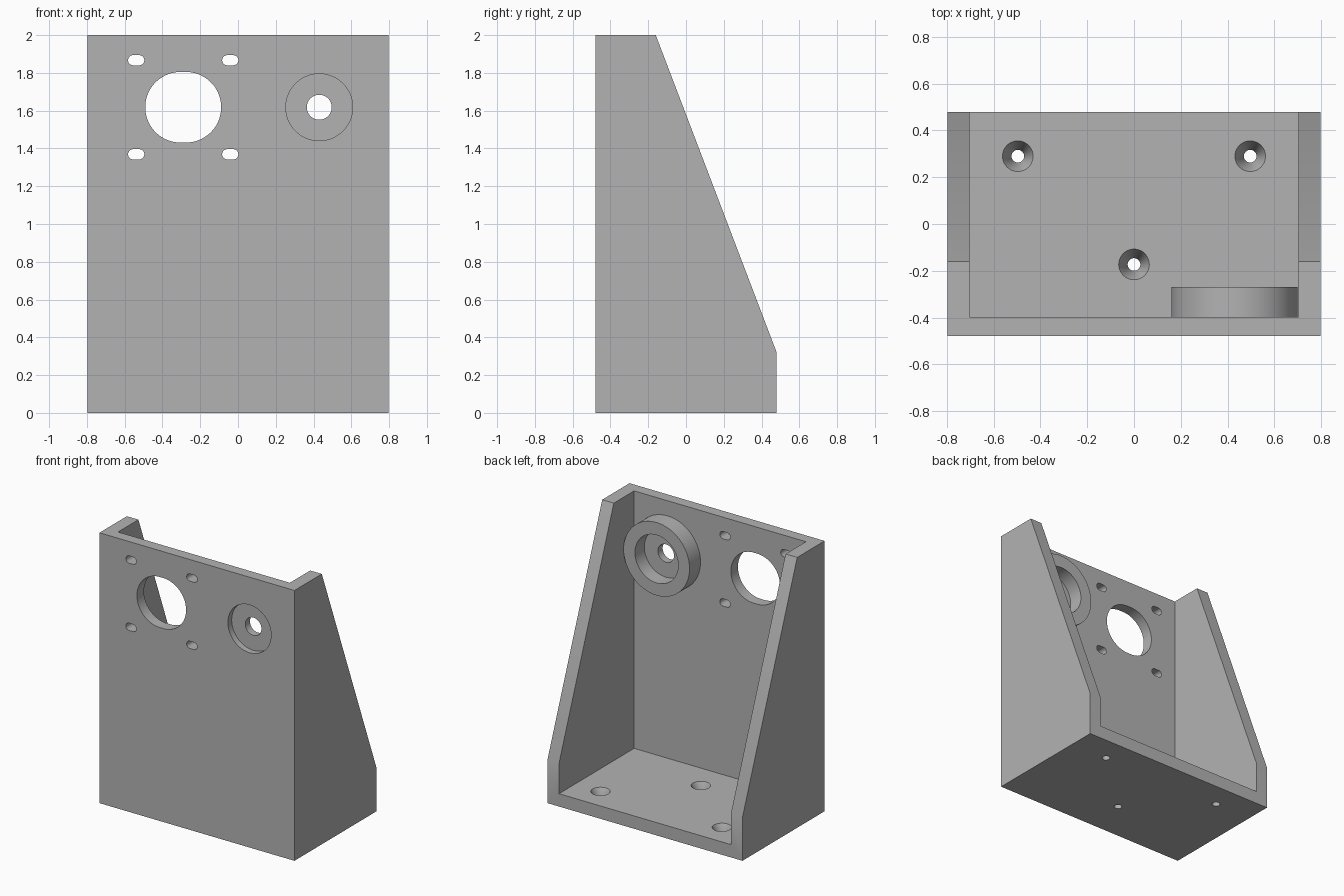
import bpy, bmesh, math
from mathutils import Matrix, Vector

cube = bpy.data.objects.get("Cube")
if cube:
    bpy.data.objects.remove(cube, do_unlink=True)

grey = bpy.data.materials.new("mid grey")
grey.use_nodes = True
colour = (0.45, 0.45, 0.45, 1)
grey.diffuse_color = colour
grey.node_tree.nodes["Principled BSDF"].inputs["Base Color"].default_value = colour


def finish(name, bm):
    bmesh.ops.recalc_face_normals(bm, faces=bm.faces)
    mesh = bpy.data.meshes.new(name)
    bm.to_mesh(mesh)
    bm.free()
    mesh.materials.append(grey)
    obj = bpy.data.objects.new(name, mesh)
    bpy.context.collection.objects.link(obj)
    return obj


def prism(name, points, direction):
    """Extrude a closed outline along a direction."""
    bm = bmesh.new()
    face = bm.faces.new([bm.verts.new(p) for p in points])
    new = bmesh.ops.extrude_face_region(bm, geom=[face])["geom"]
    verts = [v for v in new if isinstance(v, bmesh.types.BMVert)]
    bmesh.ops.translate(bm, verts=verts, vec=Vector(direction))
    return finish(name, bm)


def slot(name, x, z, r, y0, y1, shift=0.0, n=64):
    """Round or stretched outline in the front plane, running from y0 to y1."""
    pts = []
    for i in range(n):
        a = 2 * math.pi * (i + 0.5) / n
        side = math.copysign(shift, math.cos(a))
        pts.append((x + side + r * math.cos(a), y0, z + r * math.sin(a)))
    return prism(name, pts, (0, y1 - y0, 0))


def upright(name, x, y, z0, z1, r0, r1):
    bm = bmesh.new()
    bmesh.ops.create_cone(bm, cap_ends=True, segments=48, radius1=r0, radius2=r1,
                          depth=z1 - z0, matrix=Matrix.Translation((x, y, (z0 + z1) / 2)))
    return finish(name, bm)


def combine(target, other, operation):
    mod = target.modifiers.new(other.name, "BOOLEAN")
    mod.operation, mod.solver, mod.object = operation, "EXACT", other
    bpy.context.view_layer.objects.active = target
    bpy.ops.object.modifier_apply(modifier=mod.name)
    bpy.data.objects.remove(other, do_unlink=True)


# Dimensions
W, D, H = 0.798, 0.48, 2.0
INNER, FRONT, FLOOR = 0.703, -0.398, 0.095
BACK = -0.27

# Outer body: side profile extruded across the width
profile = [(-D, 0), (D, 0), (D, 0.32), (-0.16, H), (-D, H)]
bracket = prism("bracket", [(-W, y, z) for y, z in profile], (2 * W, 0, 0))

# Hollow between the side walls, floor and front wall
hollow = [(FRONT, FLOOR), (1, FLOOR), (1, 3), (FRONT, 3)]
combine(bracket, prism("hollow", [(-INNER, y, z) for y, z in hollow],
                       (2 * INNER, 0, 0)), "DIFFERENCE")

# Bearing boss with recesses on both sides and a shaft hole
bx, bz = 0.43, 1.618
combine(bracket, slot("bearing_boss", bx, bz, 0.27, FRONT - 0.03, BACK, n=96), "UNION")
for name, r, y0, y1 in (("front_recess", 0.177, -0.6, -D + 0.045),
                        ("bearing_recess", 0.177, BACK - 0.11, 0),
                        ("shaft_hole", 0.066, -0.6, 0)):
    combine(bracket, slot(name, bx, bz, r, y0, y1), "DIFFERENCE")

# Motor opening and its four adjustment slots
mx = -0.29
combine(bracket, slot("motor_opening", mx, bz, 0.187, -0.6, 0, 0.014), "DIFFERENCE")
for sx in (-1, 1):
    for sz in (-1, 1):
        combine(bracket, slot("motor_slot", mx + sx * 0.249, bz + sz * 0.249,
                              0.027, -0.6, 0, 0.016, 32), "DIFFERENCE")

# Countersunk floor holes
for x, y in ((-0.497, 0.29), (0.497, 0.29), (0, -0.173)):
    combine(bracket, upright("screw_hole", x, y, -0.1, 0.2, 0.027, 0.027), "DIFFERENCE")
    combine(bracket, upright("countersink", x, y, FLOOR - 0.08, FLOOR + 0.001,
                             0.027, 0.066), "DIFFERENCE")

# Smooth round surfaces, sharp edges elsewhere
bpy.ops.object.select_all(action="DESELECT")
bracket.select_set(True)
bpy.context.view_layer.objects.active = bracket
bpy.ops.object.shade_smooth_by_angle(angle=math.radians(30))
